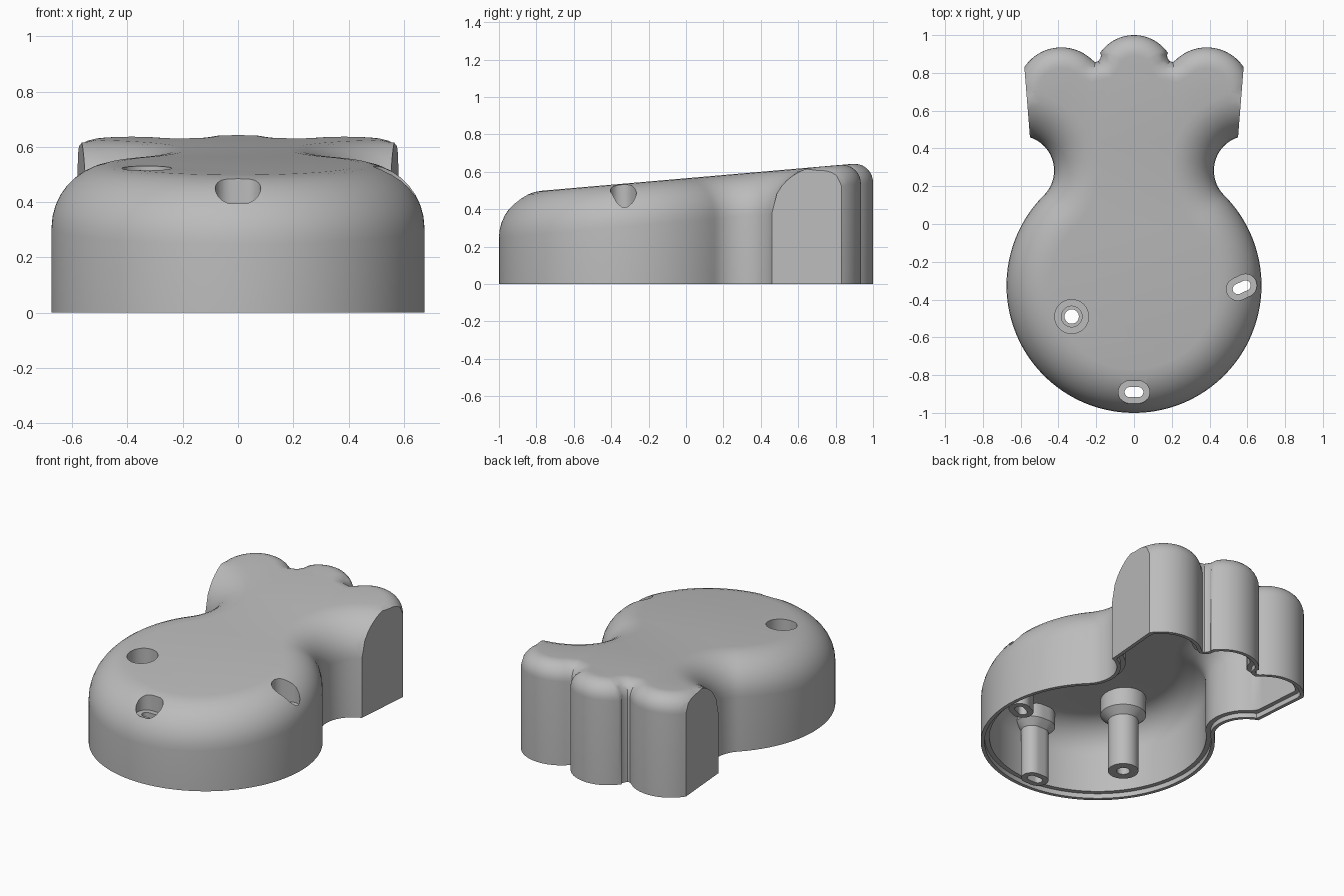
import bpy, bmesh, math
from mathutils import Vector
from mathutils.geometry import delaunay_2d_cdt, intersect_point_line

if "Cube" in bpy.data.objects:
    bpy.data.objects.remove(bpy.data.objects["Cube"])

WALL = 0.05
BIG, SMALL = 0.23, 0.11     # top edge rounding: body, back lobes

grey = bpy.data.materials.new("plain grey")
grey.use_nodes = True
colour = (0.5, 0.5, 0.5, 1)
grey.diffuse_color = colour
grey.node_tree.nodes["Principled BSDF"].inputs["Base Color"].default_value = colour


# ---- outline helpers
def arc(cx, cy, r, a0, a1, step=0.025):
    n = max(2, round(abs(math.radians(a1 - a0)) * r / step))
    angles = [math.radians(a0 + (a1 - a0) * i / n) for i in range(n + 1)]
    return [Vector((cx + r * math.cos(a), cy + r * math.sin(a))) for a in angles]


def line(a, b, n=14):
    return [a.lerp(b, i / n) for i in range(1, n)]


def mirrored(pts):
    return [Vector((-p.x, p.y)) for p in reversed(pts)]


def distance(p, path):
    best = 9
    for a, b in zip(path, path[1:]):
        q, f = intersect_point_line(p, a, b)
        q = a.lerp(b, min(1, max(0, f)))
        best = min(best, (p - q.to_2d()).length)
    return best


def offset(path, d, closed=False):
    """Points a distance d to the left of the path, without overlaps."""
    n, out = len(path), []
    whole = path + path[:1] if closed else path
    for i, p in enumerate(path):
        a = path[i - 1] if closed or i else p
        b = path[(i + 1) % n] if closed or i < n - 1 else p
        t = (b - a).normalized()
        q = p + Vector((-t.y, t.x)) * d
        if distance(q, whole) > d * 0.97 - 0.0003:
            out.append(q)
    return out


# ---- plan: round belly, waist, straight sides and three lobes
belly = arc(0, -0.325, 0.675, -90, 45)
waist = arc(0.608, 0.283, 0.185, 225, 108, 0.018)[1:]
waist_run = arc(0.608, 0.283, 0.185, 108, 60)[1:]
side_lobe = arc(0.385, 0.70, 0.235, 33.7, 134.6, 0.02)
lobe_run = arc(0.385, 0.70, 0.235, 0, 33.7)[:-1]
notch = [Vector(p) for p in ((0.205, 0.857), (0.19, 0.861), (0.178, 0.878), (0.174, 0.895))]
mid_lobe = arc(0, 0.782, 0.218, 34.3, 90, 0.02)

front_half = belly + waist
back_half = side_lobe + notch + mid_lobe
front_path = mirrored(front_half)[:-1] + front_half
back_path = back_half + mirrored(back_half)[1:]
front_full = mirrored(waist_run) + front_path + waist_run
back_full = lobe_run + back_path + mirrored(lobe_run)
side = line(front_half[-1], back_half[0])
outline = front_path + side + back_path + mirrored(side)


def top_height(p, inset):
    """Sloping top, rolled down towards the front and back paths."""
    z = 0
    for path, r in ((front_full, BIG), (back_full, SMALL)):
        d = distance(p, path)
        rise = math.sqrt(max(0, (r - inset) ** 2 - (r - d) ** 2)) if d < r else r - inset
        z = min(z, rise - r)
    return 0.565 + 0.0865 * p.y + z


def new_object(name, bm):
    bmesh.ops.recalc_face_normals(bm, faces=bm.faces)
    mesh = bpy.data.meshes.new(name)
    bm.to_mesh(mesh)
    bm.free()
    mesh.materials.append(grey)
    ob = bpy.data.objects.new(name, mesh)
    bpy.context.collection.objects.link(ob)
    return ob


def rounded_solid(name, inset, z0):
    edge = offset(outline, inset, True) if inset else list(outline)
    pts, n = list(edge), len(edge)
    a, b = front_half[-1], back_half[0]
    for path, r in ((front_full, BIG), (back_full, SMALL)):
        for k in range(1, 10):
            d = r - (r - inset) * math.cos(math.radians(10 * k))
            for q in offset(path, d):
                limit = a.x + (b.x - a.x) * (q.y - a.y) / (b.y - a.y) - inset - 0.008
                if q.y < 0.4 or abs(q.x) < limit:
                    pts.append(q)
    ring = [(i, (i + 1) % n) for i in range(n)]
    verts, _, faces, *_ = delaunay_2d_cdt(pts, ring, [], 1, 1e-5)
    bm = bmesh.new()
    vs = [bm.verts.new((p.x, p.y, top_height(p, inset))) for p in verts]
    for f in faces:
        bm.faces.new([vs[i] for i in f])
    bmesh.ops.delete(bm, geom=[v for v in bm.verts if not v.link_faces], context='VERTS')
    close_down(bm, z0)
    return new_object(name, bm)


def close_down(bm, z0):
    rim = [e for e in bm.edges if e.is_boundary]
    out = bmesh.ops.extrude_edge_only(bm, edges=rim)["geom"]
    for v in out:
        if isinstance(v, bmesh.types.BMVert):
            v.co.z = z0
    bmesh.ops.holes_fill(bm, edges=[e for e in out if isinstance(e, bmesh.types.BMEdge)], sides=0)


def prism(name, pts, z0, z1):
    bm = bmesh.new()
    bm.faces.new([bm.verts.new((p.x, p.y, z1)) for p in pts])
    close_down(bm, z0)
    return new_object(name, bm)


def slot(name, place, half, levels):
    """Round-ended column through a list of (z, radius)."""
    x, y, turn = place
    c, s = math.cos(math.radians(turn)), math.sin(math.radians(turn))
    bm, rings = bmesh.new(), []
    for z, r in levels:
        flat = arc(half, 0, r, -90, 90, r / 5) + arc(-half, 0, r, 90, 270, r / 5)
        if not half:
            flat = arc(0, 0, r, 0, 360, r / 5)[:-1]
        rings.append([bm.verts.new((x + p.x * c - p.y * s, y + p.x * s + p.y * c, z)) for p in flat])
    for lo, hi in zip(rings, rings[1:]):
        for i in range(len(lo)):
            bm.faces.new((lo[i - 1], lo[i], hi[i], hi[i - 1]))
    bm.faces.new(rings[0])
    bm.faces.new(rings[-1])
    return new_object(name, bm)


def boolean(ob, tool, mode='DIFFERENCE'):
    mod = ob.modifiers.new("cut", 'BOOLEAN')
    mod.object, mod.operation, mod.solver = tool, mode, 'EXACT'
    bpy.ops.object.select_all(action='DESELECT')
    bpy.context.view_layer.objects.active = ob
    ob.select_set(True)
    bpy.ops.object.modifier_apply(modifier=mod.name)
    bpy.data.objects.remove(tool)


# ---- housing and its hollow, with a stepped rim
housing = rounded_solid("housing", 0, 0)
hollow = rounded_solid("hollow", WALL, -0.1)
boolean(hollow, prism("rim_step", offset(outline, 0.022, True), -0.12, 0.03), 'UNION')

# ---- screw posts: place, half slot length, post radius, head radius, floor height
posts = [((-0.33, -0.49, 0), 0, 0.088, 0.132, 0.40),
         ((0, -0.89, 0), 0.0225, 0.062, 0.1, 0.385),
         ((0.57, -0.335, 25), 0.0225, 0.062, 0.1, 0.385)]
for place, half, r, head, floor in posts:
    boolean(hollow, slot("post", place, half,
                         [(0, r), (floor - 0.07, r), (floor - 0.03, head), (0.8, head)]))
boolean(housing, hollow)

# ---- screw pockets drilled through the posts
for place, half, r, head, floor in posts:
    if half:
        levels = [(-0.2, 0.027), (floor, 0.027), (floor, 0.06), (0.9, 0.06)]
    else:
        levels = [(-0.2, 0.038), (floor - 0.03, 0.038), (floor - 0.03, 0.055),
                  (floor, 0.055), (floor, 0.09), (0.9, 0.09)]
    boolean(housing, slot("pocket", place, half, levels))

bpy.context.view_layer.objects.active = housing
housing.select_set(True)
bpy.ops.object.shade_smooth_by_angle(angle=math.radians(32))
